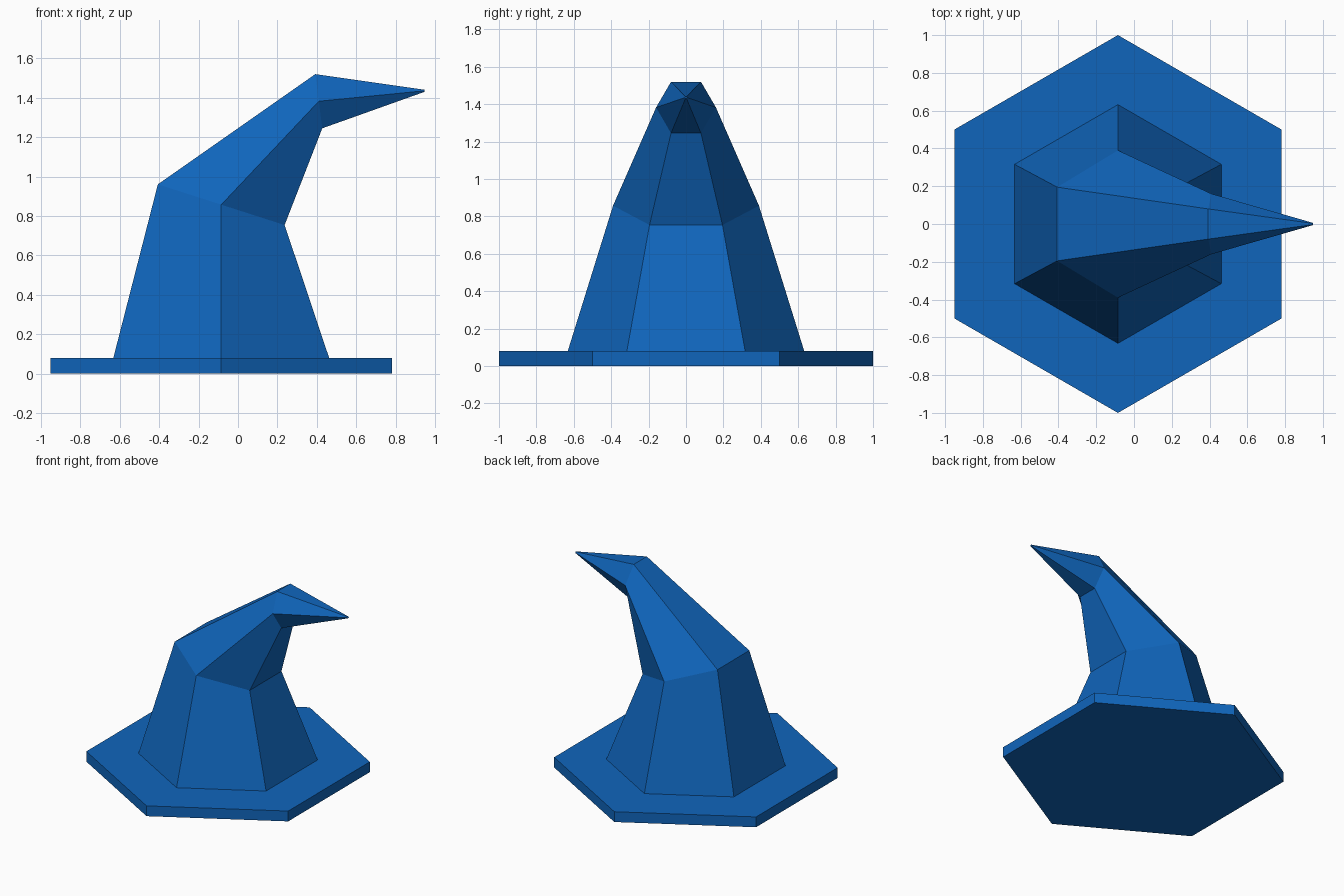
import bpy, bmesh
from math import sin, cos, pi, radians

if "Cube" in bpy.data.objects:
    bpy.data.objects.remove(bpy.data.objects["Cube"])

blue = bpy.data.materials.new("hat blue")
blue.diffuse_color = (0.005, 0.13, 0.5, 1)
blue.use_nodes = True
blue.node_tree.nodes["Principled BSDF"].inputs["Base Color"].default_value = blue.diffuse_color


def loft(name, rings, cap_start=False, cap_end=False):
    """Join hexagonal rings (centre x, centre z, radius, tilt towards +x in degrees)."""
    bm = bmesh.new()
    loops = []
    for cx, cz, r, tilt in rings:
        t = radians(tilt)
        loop = []
        for k in range(6):
            a = pi / 6 + k * pi / 3
            u = r * cos(a)
            loop.append(bm.verts.new((cx + u * cos(t), r * sin(a), cz - u * sin(t))))
        loops.append(loop)
    for lo, hi in zip(loops, loops[1:]):
        for i in range(6):
            j = (i + 1) % 6
            bm.faces.new((lo[i], lo[j], hi[j], hi[i]))
    if cap_start:
        bm.faces.new(loops[0][::-1])
    if cap_end:
        bm.faces.new(loops[-1])
    mesh = bpy.data.meshes.new(name)
    bm.to_mesh(mesh)
    bm.free()
    mesh.materials.append(blue)
    obj = bpy.data.objects.new(name, mesh)
    bpy.context.collection.objects.link(obj)
    return obj


CX = -0.085

# Flat brim: underside, rim and top up to the foot of the crown
loft("brim", [(CX, 0, 1.0, 0), (CX, 0.08, 1.0, 0), (CX, 0.08, 0.632, 0)], cap_start=True)

# Crown bending over towards +x, ending in a thin point
loft("crown", [(CX, 0.08, 0.632, 0),
               (CX, 0.857, 0.39, 17.8),
               (0.41, 1.382, 0.16, 82.7),
               (0.947, 1.435, 0.006, 90)], cap_end=True)
